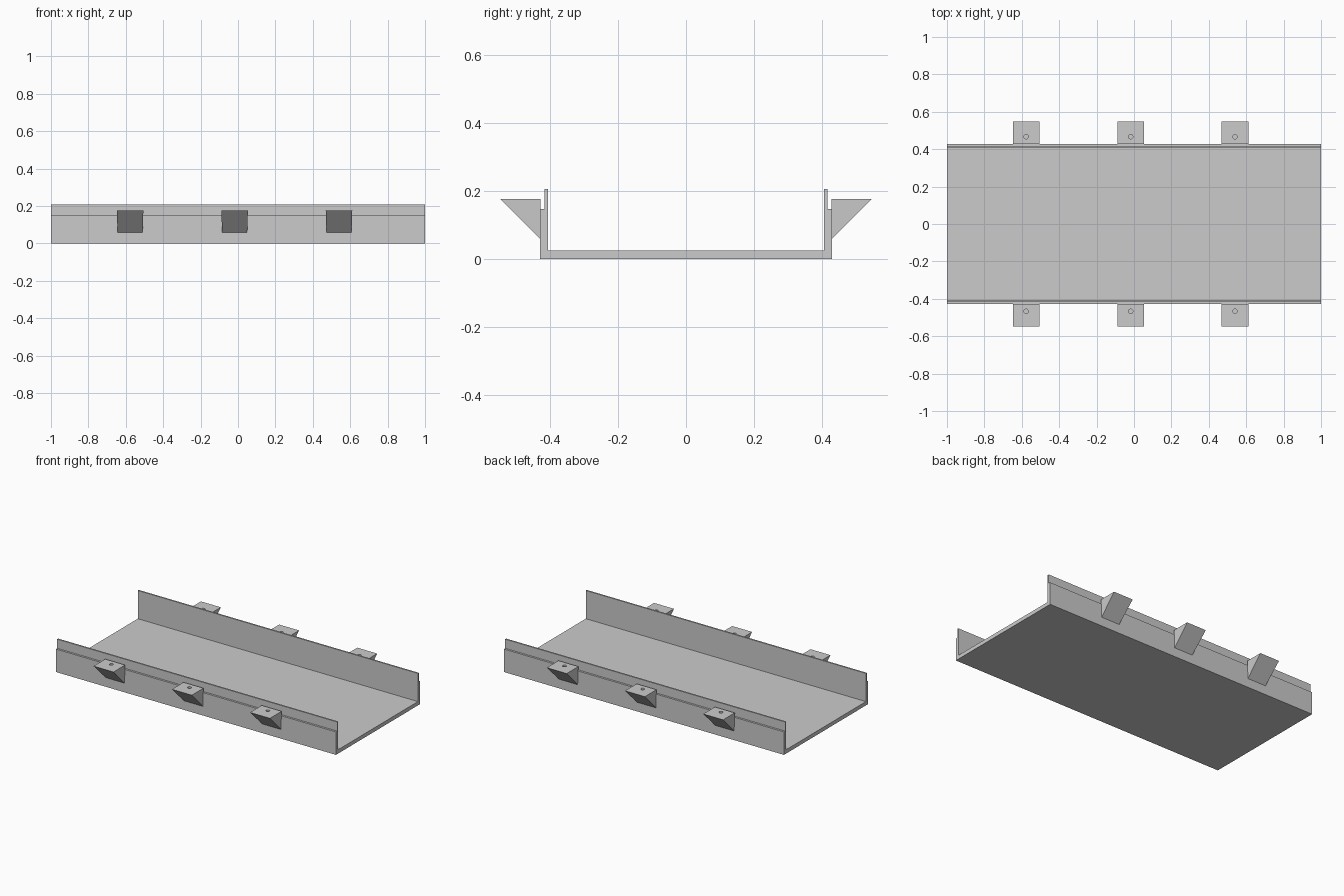
import bpy
import bmesh

old = bpy.data.objects.get("Cube")
if old:
    bpy.data.objects.remove(old, do_unlink=True)

grey = bpy.data.materials.new("light_grey")
grey.use_nodes = True
grey.diffuse_color = (0.6, 0.6, 0.6, 1)
grey.node_tree.nodes["Principled BSDF"].inputs["Base Color"].default_value = (0.6, 0.6, 0.6, 1)


def add_object(name, bm):
    bmesh.ops.recalc_face_normals(bm, faces=bm.faces)
    mesh = bpy.data.meshes.new(name)
    bm.to_mesh(mesh)
    bm.free()
    mesh.materials.append(grey)
    obj = bpy.data.objects.new(name, mesh)
    bpy.context.collection.objects.link(obj)
    return obj


def prism(name, profile, x0, x1, taper=0.0):
    """Extrude a (y, z) profile from x0 to x1; the lowest points narrow by taper."""
    bm = bmesh.new()
    low = min(z for _, z in profile)
    ends = []
    for x, inward in ((x0, taper), (x1, -taper)):
        ends.append([bm.verts.new((x + (inward if z == low else 0), y, z))
                     for y, z in profile])
    a, b = ends
    bm.faces.new(a)
    bm.faces.new(b)
    for i in range(len(a)):
        j = (i + 1) % len(a)
        bm.faces.new((a[i], a[j], b[j], b[i]))
    return add_object(name, bm)


# Channel tray: floor, side walls and a thin stepped lip on each wall
half = [(0.429, 0.0), (0.429, 0.148), (0.416, 0.148),
        (0.416, 0.207), (0.406, 0.207), (0.406, 0.025)]
prism("tray", half + [(-y, z) for y, z in reversed(half)], -1, 1)

# Wedge brackets with a blind screw hole in the top
TOP = 0.177
for side, side_name in ((-1, "front"), (1, "back")):
    for x, place in ((-0.577, "right"), (-0.018, "middle"), (0.54, "left")):
        wedge = [(side * 0.428, TOP), (side * 0.547, TOP), (side * 0.428, 0.058)]
        bracket = prism(f"{side_name}_{place}_bracket", wedge, x - 0.071, x + 0.071, 0.004)

        bm = bmesh.new()
        bmesh.ops.create_cone(bm, cap_ends=True, segments=24,
                              radius1=0.012, radius2=0.012, depth=0.1)
        bmesh.ops.translate(bm, verts=bm.verts, vec=(x, side * 0.467, TOP))
        cutter = add_object("hole_cutter", bm)
        cutter.hide_render = True

        cut = bracket.modifiers.new("screw_hole", "BOOLEAN")
        cut.operation = "DIFFERENCE"
        cut.solver = "EXACT"
        cut.object = cutter
        bpy.context.view_layer.objects.active = bracket
        bpy.ops.object.modifier_apply(modifier=cut.name)
        bpy.data.objects.remove(cutter, do_unlink=True)
